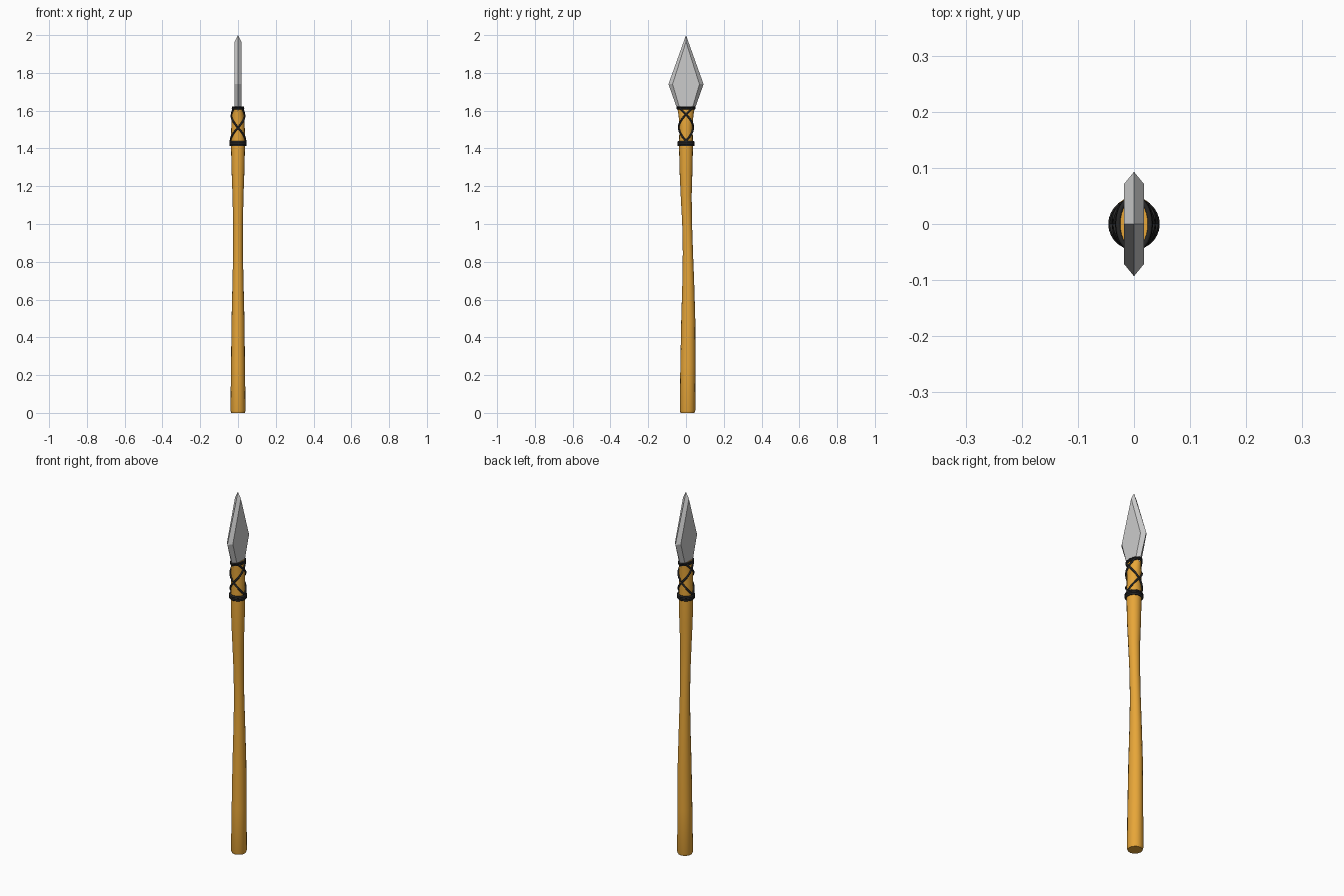
import bpy, bmesh
from math import sin, cos, pi, radians

if "Cube" in bpy.data.objects:
    bpy.data.objects.remove(bpy.data.objects["Cube"])


def material(name, color):
    m = bpy.data.materials.new(name)
    m.diffuse_color = color
    m.use_nodes = True
    m.node_tree.nodes["Principled BSDF"].inputs["Base Color"].default_value = m.diffuse_color
    return m


def loft(name, rings, mat=None):
    """Skin a list of equal-length point rings and cap both ends."""
    bm = bmesh.new()
    loops = [[bm.verts.new(p) for p in ring] for ring in rings]
    n = len(loops[0])
    for a, b in zip(loops, loops[1:]):
        for i in range(n):
            j = (i + 1) % n
            bm.faces.new((a[i], a[j], b[j], b[i]))
    bm.faces.new(loops[0][::-1])
    bm.faces.new(loops[-1])
    bmesh.ops.remove_doubles(bm, verts=bm.verts, dist=1e-5)
    bmesh.ops.recalc_face_normals(bm, faces=bm.faces)
    me = bpy.data.meshes.new(name)
    bm.to_mesh(me)
    bm.free()
    ob = bpy.data.objects.new(name, me)
    bpy.context.collection.objects.link(ob)
    if mat:
        me.materials.append(mat)
    return ob


def smooth(ob, angle=40):
    bpy.ops.object.select_all(action='DESELECT')
    ob.select_set(True)
    bpy.context.view_layer.objects.active = ob
    bpy.ops.object.shade_smooth_by_angle(angle=radians(angle))


wood = material("wood", (0.8, 0.38, 0.04, 1))
leather = material("dark_cord", (0.02, 0.02, 0.02, 1))

# Shaft: slightly wavy, flattened around the blade (z, centre y, half x, half y)
profile = [(0, 0.008, 0.036, 0.037), (0.012, 0.008, 0.040, 0.041),
           (0.25, 0.010, 0.037, 0.040), (0.5, 0.012, 0.034, 0.037),
           (0.7, 0.012, 0.029, 0.031), (0.85, 0.010, 0.026, 0.027),
           (1.0, 0.006, 0.026, 0.026), (1.15, 0.001, 0.029, 0.029),
           (1.28, 0, 0.034, 0.034), (1.42, 0, 0.037, 0.037),
           (1.5, 0, 0.036, 0.035), (1.56, 0, 0.034, 0.038),
           (1.62, 0, 0.026, 0.045)]
SIDES = 16
shaft = loft("shaft", [[(rx * cos(2 * pi * i / SIDES), cy + ry * sin(2 * pi * i / SIDES), z)
                        for i in range(SIDES)] for z, cy, rx, ry in profile], wood)
smooth(shaft)


# Blade: six-sided section, flat cheeks with bevelled edges
def blade_ring(z, edge, cheek, t=0.018):
    return [(0, edge, z), (-t, cheek, z), (-t, -cheek, z),
            (0, -edge, z), (t, -cheek, z), (t, cheek, z)]


tip = blade_ring(1.965, 0.0, 0.0)
tip[0] = tip[3] = (0, 0, 2.0)
loft("blade", [blade_ring(1.54, 0.022, 0.012), blade_ring(1.74, 0.093, 0.071), tip])


# Cord lashing: curves that hug the shaft surface
def shaft_radii(z):
    for a, b in zip(profile, profile[1:]):
        if a[0] <= z <= b[0]:
            f = (z - a[0]) / (b[0] - a[0])
            return a[2] + f * (b[2] - a[2]), a[3] + f * (b[3] - a[3])
    return profile[-1][2:]


def cord(name, a0, a1, z0, z1, thick=0.005, closed=False, steps=28):
    cu = bpy.data.curves.new(name, 'CURVE')
    cu.dimensions = '3D'
    cu.bevel_depth = thick
    cu.bevel_resolution = 1
    cu.use_fill_caps = True
    sp = cu.splines.new('POLY')
    sp.points.add(steps - 1)
    for k, p in enumerate(sp.points):
        f = k / (steps if closed else steps - 1)
        a, z = radians(a0 + f * (a1 - a0)), z0 + f * (z1 - z0)
        rx, ry = shaft_radii(z)
        off = thick * 0.5
        p.co = ((rx + off) * cos(a), (ry + off) * sin(a), z, 1)
    sp.use_cyclic_u = closed
    cu.materials.append(leather)
    ob = bpy.data.objects.new(name, cu)
    bpy.context.collection.objects.link(ob)


for i, z in enumerate((1.417, 1.425, 1.433)):
    cord(f"lower_wrap_{i}", 0, 360, z, z, 0.006, True)
for i, z in enumerate((1.611, 1.619)):
    cord(f"upper_wrap_{i}", 0, 360, z, z, 0.0045, True)
# Criss-cross strands, crossing on all four sides
for i, start in enumerate((0, 180)):
    for side, name in ((1, "left"), (-1, "right")):
        cord(f"cross_strand_{name}_{i}", start + 45 * side, start - 195 * side, 1.615, 1.428)
